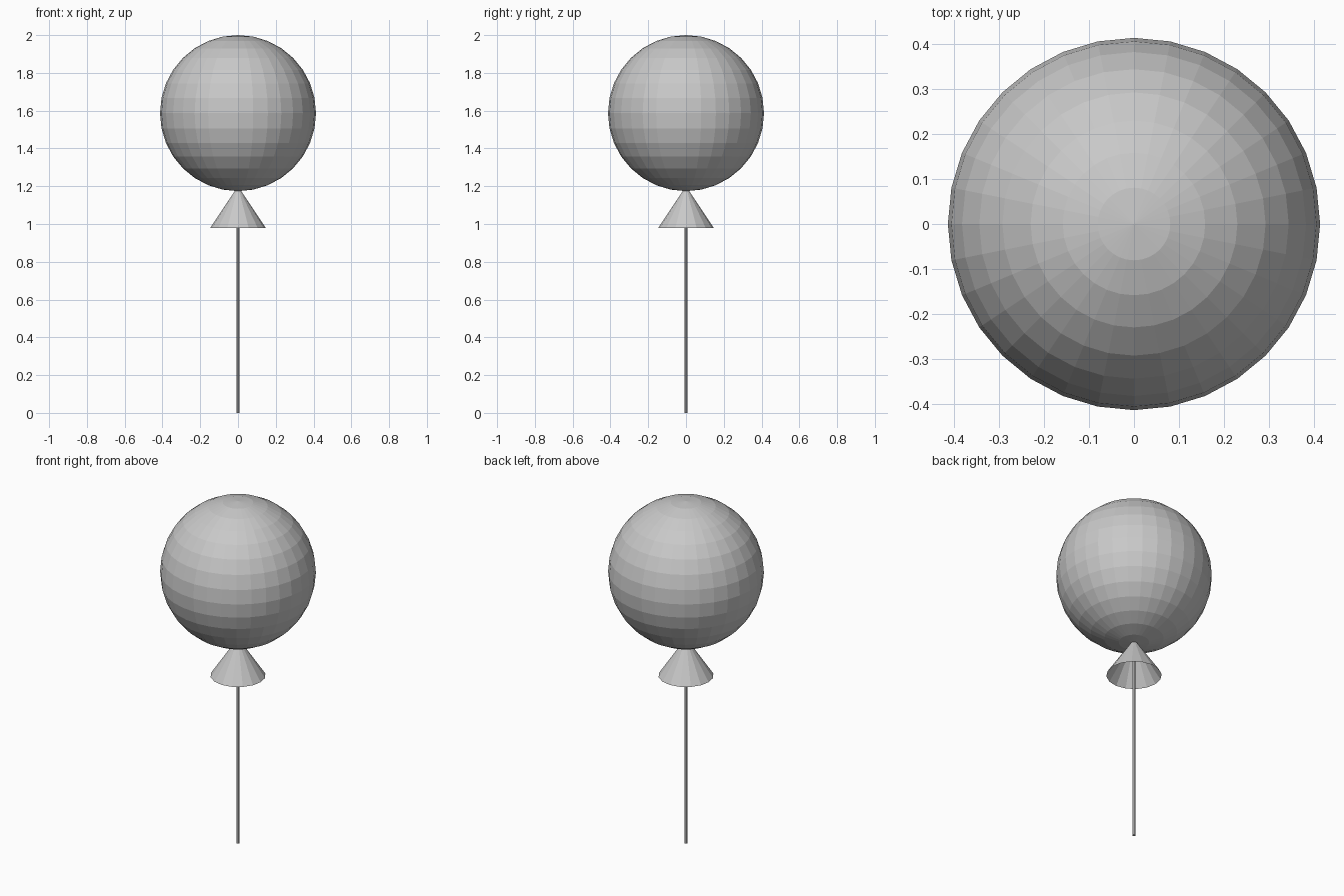
import bpy

if "Cube" in bpy.data.objects:
    bpy.data.objects.remove(bpy.data.objects["Cube"])

# One plain grey for the whole model
grey = bpy.data.materials.new("light_grey")
grey.diffuse_color = (0.58, 0.58, 0.58, 1.0)
grey.use_nodes = True
grey.node_tree.nodes["Principled BSDF"].inputs["Base Color"].default_value = grey.diffuse_color


def finish(name):
    ob = bpy.context.object
    ob.name = name
    ob.data.materials.clear()
    ob.data.materials.append(grey)
    return ob


R = 0.413          # balloon radius
SKIRT_Z = 0.98     # lower rim of the flared neck
APEX_Z = 1.20      # tip of the neck, just inside the balloon

# Balloon: faceted sphere
bpy.ops.mesh.primitive_uv_sphere_add(segments=32, ring_count=16, radius=R,
                                     location=(0, 0, 2.0 - R))
finish("balloon")

# Flared neck: hollow cone, open underneath
bpy.ops.mesh.primitive_cone_add(vertices=16, radius1=0.147, radius2=0,
                                depth=APEX_Z - SKIRT_Z, end_fill_type='NOTHING',
                                location=(0, 0, (APEX_Z + SKIRT_Z) / 2))
finish("neck")

# String: thin rod from the ground up into the neck
STRING_TOP = 1.18
bpy.ops.mesh.primitive_cylinder_add(vertices=8, radius=0.009, depth=STRING_TOP,
                                    location=(0, 0, STRING_TOP / 2))
finish("string")
